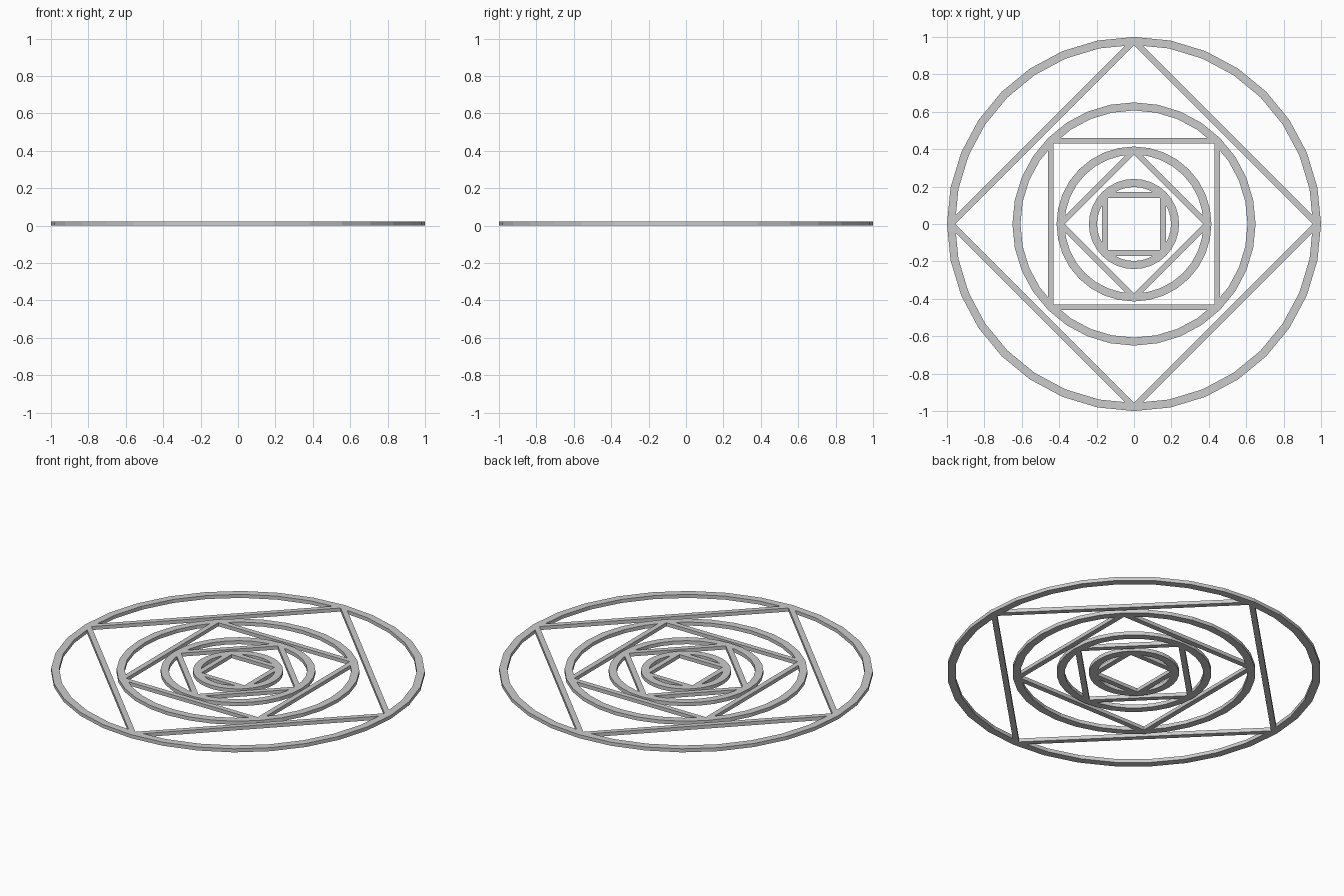
import bpy, bmesh, math

if "Cube" in bpy.data.objects:
    bpy.data.objects.remove(bpy.data.objects["Cube"])

BAND = 0.043     # radial width shared by every ring and square
HEIGHT = 0.021   # plate thickness


def flat_band(name, radius, sides, turn=0.0):
    """Flat polygonal band: corners lie on radius (outside) and radius - BAND (inside)."""
    bm = bmesh.new()
    loops = []
    for i in range(sides):
        a = turn + 2 * math.pi * i / sides
        loops.append([bm.verts.new((r * math.cos(a), r * math.sin(a), z))
                      for r, z in ((radius, 0), (radius, HEIGHT),
                                   (radius - BAND, HEIGHT), (radius - BAND, 0))])
    for i in range(sides):
        a, b = loops[i], loops[(i + 1) % sides]
        for j in range(4):
            k = (j + 1) % 4
            bm.faces.new((a[j], b[j], b[k], a[k]))
    bmesh.ops.recalc_face_normals(bm, faces=bm.faces)
    mesh = bpy.data.meshes.new(name)
    bm.to_mesh(mesh)
    bm.free()
    obj = bpy.data.objects.new(name, mesh)
    bpy.context.collection.objects.link(obj)
    return obj


# Nested rings, each holding a square inscribed in it; alternate squares turn 45 degrees
for n, radius in enumerate((1.0, 0.65, 0.414, 0.241), start=1):
    flat_band(f"ring_{n}", radius, 32)
    flat_band(f"square_{n}", radius, 4, 0.0 if n % 2 else math.pi / 4)
